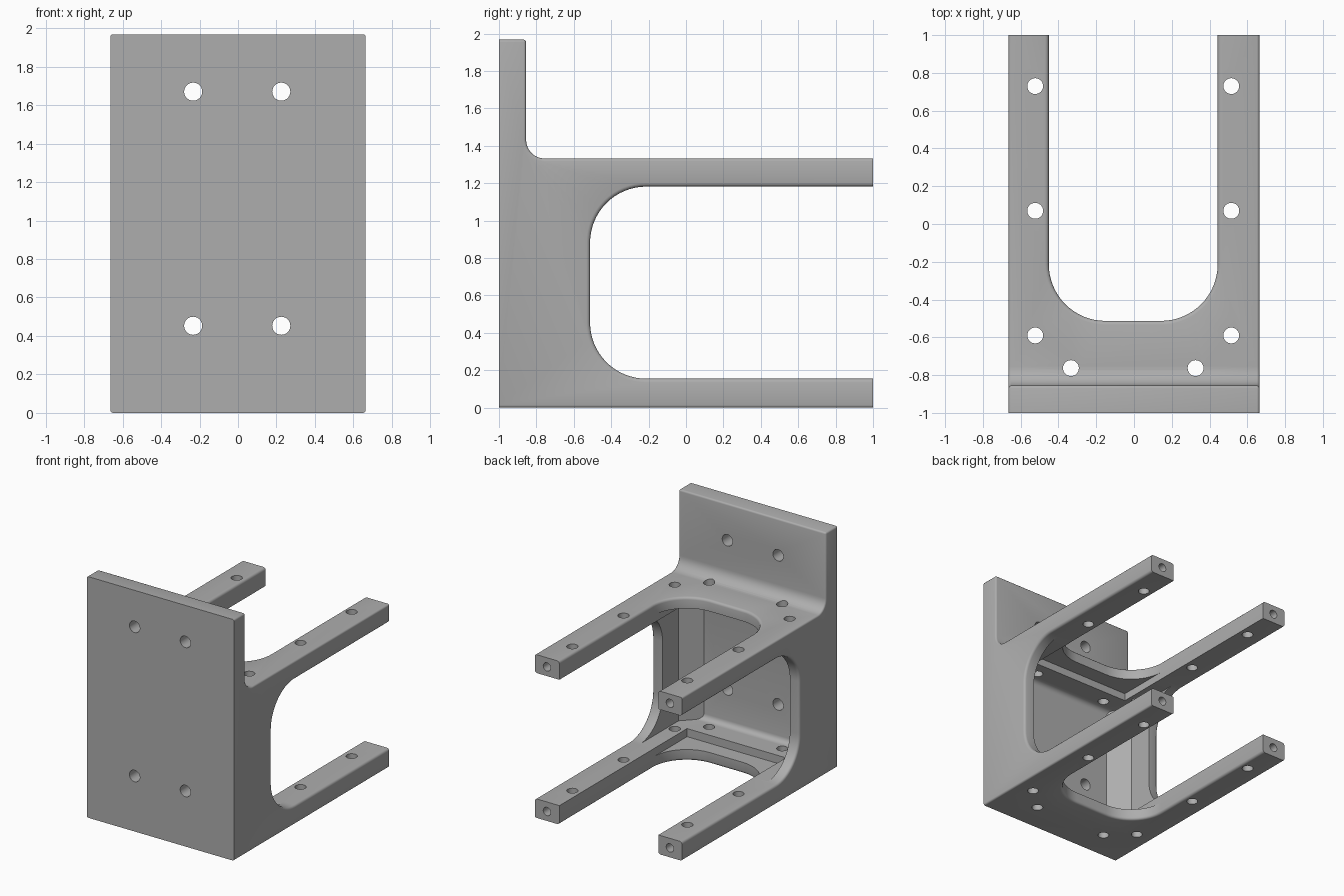
import bpy, bmesh, math
from mathutils import Matrix, Vector

if "Cube" in bpy.data.objects:
    bpy.data.objects.remove(bpy.data.objects["Cube"])

CX = -0.004                      # centre line of slots and holes
W, TOP, DECK = 0.664, 1.968, 1.332
WALL, LO, HI = -0.855, 0.155, 1.182   # back of plate, rail top, rail underside

grey = bpy.data.materials.new("plain grey")
grey.diffuse_color = (0.42, 0.42, 0.42, 1)
grey.use_nodes = True
grey.node_tree.nodes["Principled BSDF"].inputs["Base Color"].default_value = grey.diffuse_color


def make(name, bm):
    bmesh.ops.recalc_face_normals(bm, faces=bm.faces)
    me = bpy.data.meshes.new(name)
    bm.to_mesh(me)
    bm.free()
    ob = bpy.data.objects.new(name, me)
    bpy.context.collection.objects.link(ob)
    return ob


def loft(rings):
    """Solid through a list of closed point rings."""
    bm = bmesh.new()
    loops = [[bm.verts.new(p) for p in ring] for ring in rings]
    n = len(loops[0])
    bm.faces.new(loops[0])
    bm.faces.new(loops[-1])
    for a, b in zip(loops, loops[1:]):
        for i in range(n):
            j = (i + 1) % n
            bm.faces.new((a[i], a[j], b[j], b[i]))
    bmesh.ops.recalc_face_normals(bm, faces=bm.faces)
    return bm


def arc(cx, cy, r, a0, a1, n):
    steps = [math.radians(a0 + (a1 - a0) * i / n) for i in range(n + 1)]
    return [(cx + r * math.cos(a), cy + r * math.sin(a)) for a in steps]


def slot(lo, hi, o):
    """U outline open towards +y, grown by o; points are (y, across)."""
    y, r = -0.513, 0.3
    return ([(1.2, hi + o)] + arc(y + r, hi - r, r + o, 90, 180, 16)
            + arc(y + r, lo + r, r + o, 180, 270, 16) + [(1.2, lo - o)])


def flared(c0, c1, f=0.02):
    """Levels (depth, growth) giving a slot rounded edges at c0 and c1."""
    half = [(f * math.sin(a), f * (1 - math.cos(a)))
            for a in (0, math.pi / 6, math.pi / 3, math.pi / 2)]
    up = [(c1 - f + d, o) for d, o in half] + [(c1 + 0.1, f)]
    down = [(c0 + f - d, o) for d, o in half] + [(c0 - 0.1, f)]
    return down[::-1] + up


def box(x0, x1, y0, y1, z0, z1):
    return loft([[(x0, y0, z), (x1, y0, z), (x1, y1, z), (x0, y1, z)] for z in (z0, z1)])


def drill(bm, centre, axis, r, depth):
    rot = Vector((0, 0, 1)).rotation_difference(Vector(axis)).to_matrix().to_4x4()
    bmesh.ops.create_cone(bm, cap_ends=True, segments=32, radius1=r, radius2=r,
                          depth=depth, matrix=Matrix.Translation(centre) @ rot)


# Body: side profile pulled across x, with outer edges rounded
profile = ([(-1, 0), (1, 0), (1, DECK)]
           + arc(WALL + 0.1, DECK + 0.1, 0.1, 270, 180, 8)
           + [(WALL, TOP), (-1, TOP)])
bm = loft([[(x, y, z) for y, z in profile] for x in (-W, W)])
edges = []
for e in bm.edges:
    a, b = (v.co for v in e.verts)
    side = abs(a.x - b.x) < 1e-5
    flat_end = abs(a.y) > 0.999 and abs(a.y - b.y) < 1e-5
    plate_top = a.z > TOP - 0.01 and b.z > TOP - 0.01 and a.y > -0.9 and b.y > -0.9
    if (side and not flat_end) or plate_top:
        edges.append(e)
bmesh.ops.bevel(bm, geom=edges, offset=0.014, segments=3, profile=0.5,
                affect='EDGES', clamp_overlap=True)
body = make("mounting_bracket", bm)

cutters = []

# Side windows and top/bottom slots
cutters.append(make("side_window_cutter", loft(
    [[(x, y, z) for y, z in slot(LO, HI, o)] for x, o in flared(-W, W)])))
cutters.append(make("deck_slot_cutter", loft(
    [[(x, y, z) for y, x in slot(CX - 0.447, CX + 0.447, o)] for z, o in flared(0, DECK)])))

# Inner cavity with cut corners, rounded where it meets the plate
plan = [(-0.44, WALL), (0.44, WALL), (0.575, -0.72), (0.575, 1.3),
        (-0.575, 1.3), (-0.575, -0.72)]
bm = loft([[(x + CX, y, z) for x, y in plan] for z in (LO + 0.001, HI - 0.001)])
front = [e for e in bm.edges if all(v.co.y < WALL + 0.01 for v in e.verts)
         and abs(e.verts[0].co.z - e.verts[1].co.z) < 1e-5]
bmesh.ops.bevel(bm, geom=front, offset=0.045, segments=5, profile=0.5, affect='EDGES')
cutters.append(make("cavity_cutter", bm))

# Shallow recess that leaves thin decks around the slots
cutters.append(make("recess_cutter", box(CX - 0.446, CX + 0.446, -0.645, 1.25, 0.09, 1.242)))

# Screw holes
bm = bmesh.new()
for s in (-1, 1):
    for x, y in ((0.519, 0.73), (0.519, 0.07), (0.519, -0.59), (0.33, -0.763)):
        drill(bm, (CX + s * x, y, 0.66), (0, 0, 1), 0.042, 2)
    for z in (0.453, 1.67):
        drill(bm, (CX + s * 0.229, -0.93, z), (0, 1, 0), 0.047, 0.3)
    for z in (0.077, 1.257):
        drill(bm, (s * 0.555, 0.95, z), (0, 1, 0), 0.034, 0.3)
cutters.append(make("hole_cutter", bm))

for c in cutters:
    c.hide_render = True
    m = body.modifiers.new(c.name, 'BOOLEAN')
    m.operation, m.solver, m.object = 'DIFFERENCE', 'EXACT', c

# Bake the cuts and drop the helpers
dg = bpy.context.evaluated_depsgraph_get()
mesh = bpy.data.meshes.new_from_object(body.evaluated_get(dg))
body.modifiers.clear()
body.data = mesh
for c in cutters:
    bpy.data.objects.remove(c)
mesh.materials.clear()
mesh.materials.append(grey)

bpy.ops.object.select_all(action='DESELECT')
body.select_set(True)
bpy.context.view_layer.objects.active = body
bpy.ops.object.shade_smooth_by_angle(angle=math.radians(32))
